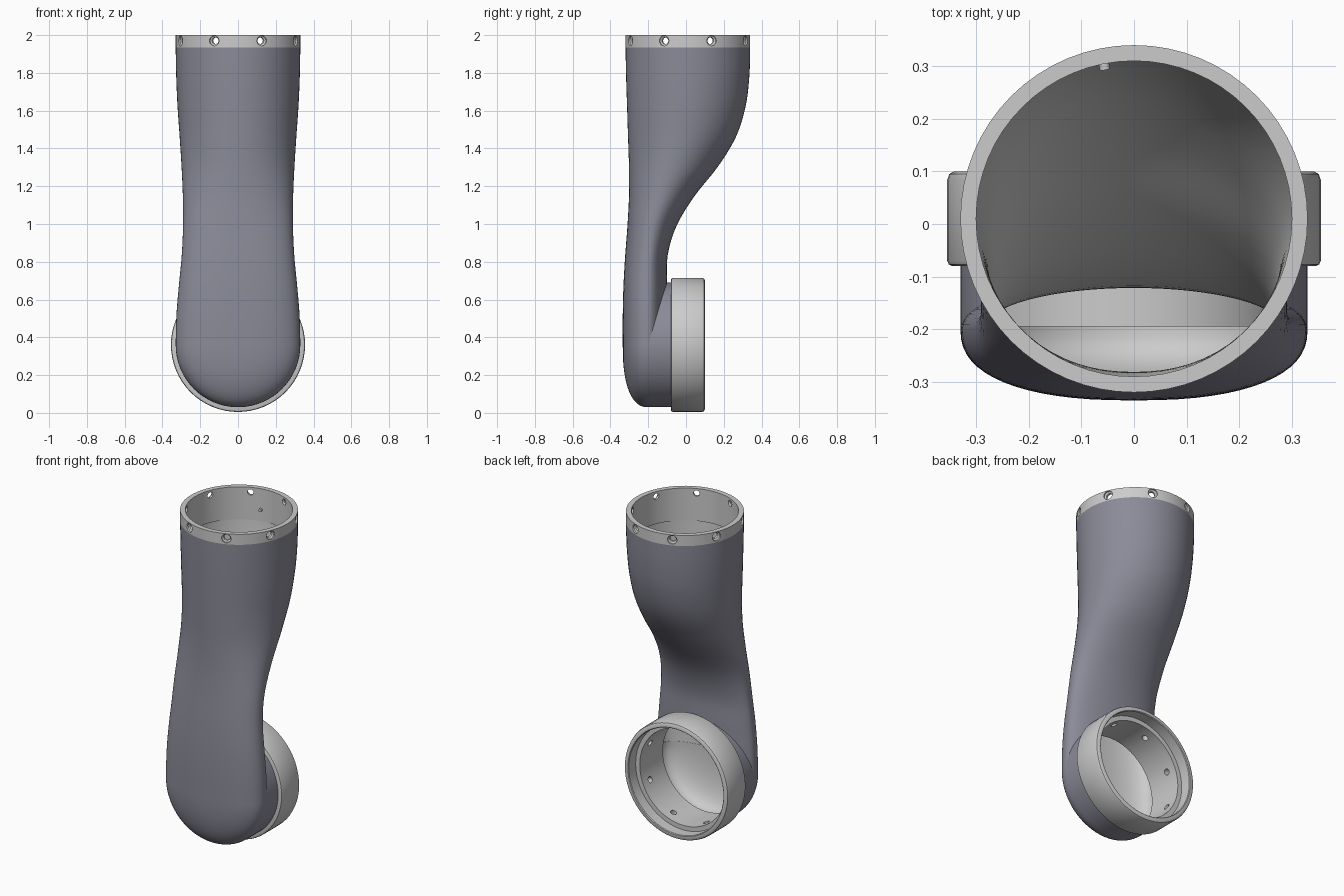
import bpy, bmesh, math
from mathutils import Matrix, Vector

cube = bpy.data.objects.get("Cube")
if cube:
    bpy.data.objects.remove(cube, do_unlink=True)

SEG = 64
DRUM_Z = 0.36      # height of the lower joint axis
TOP_Y = 0.01       # depth of the upper joint axis
WALL = 0.02


def material(name, color):
    m = bpy.data.materials.new(name)
    m.use_nodes = True
    m.diffuse_color = (*color, 1)
    bsdf = m.node_tree.nodes["Principled BSDF"]
    bsdf.inputs["Base Color"].default_value = (*color, 1)
    bsdf.inputs["Roughness"].default_value = 0.5
    return m


SHELL = material("slate grey shell", (0.26, 0.26, 0.32))
METAL = material("light grey metal", (0.6, 0.6, 0.6))


def finish(name, bm, mats, index=0):
    bmesh.ops.remove_doubles(bm, verts=bm.verts, dist=1e-5)
    bmesh.ops.recalc_face_normals(bm, faces=bm.faces)
    for f in bm.faces:
        f.material_index = index
    mesh = bpy.data.meshes.new(name)
    bm.to_mesh(mesh)
    bm.free()
    for m in mats:
        mesh.materials.append(m)
    ob = bpy.data.objects.new(name, mesh)
    bpy.context.collection.objects.link(ob)
    return ob


def skin(bm, rings, closed=False):
    """Bridge rings of points with quads."""
    rows = [[bm.verts.new(p) for p in ring] for ring in rings]
    pairs = list(zip(rows, rows[1:])) + ([(rows[-1], rows[0])] if closed else [])
    for a, b in pairs:
        for i in range(len(a)):
            j = (i + 1) % len(a)
            bm.faces.new((a[i], a[j], b[j], b[i]))
    return rows


def lathe(bm, profile, matrix, closed=False, seg=SEG):
    """Turn (radius, height) points about the matrix's z axis."""
    turns = [2 * math.pi * i / seg for i in range(seg)]
    skin(bm, [[matrix @ Vector((r * math.cos(t), r * math.sin(t), h)) for t in turns]
              for r, h in profile], closed)


def smooth_value(values, t):
    """Catmull-Rom value at t in 0..1 along evenly spaced stations."""
    s = t * (len(values) - 1)
    i = min(int(s), len(values) - 2)
    u = s - i
    a, b, c, d = (values[max(0, min(len(values) - 1, i + k))] for k in (-1, 0, 1, 2))
    return b + 0.5 * u * (c - a + u * (2*a - 5*b + 4*c - d + u * (3*(b - c) + d - a)))


# Arm outline at even heights, from the joint axis up to the collar
WIDTH = [.33, .326, .313, .298, .291, .292, .299, .309, .32, .327, .33]
FRONT = [-.335, -.335, -.331, -.322, -.31, -.302, -.302, -.307, -.312, -.317, -.32]
BACK = [-.10, -.10, -.10, -.097, -.05, .045, .17, .265, .315, .335, .34]
MIDDLE = [-.2, -.2, -.2, -.195, -.175, -.125, -.066, -.02, 0, .01, .01]
SQUARE = [2.4, 2.4, 2.4, 2.3, 2.2, 2.1, 2, 2, 2, 2, 2]


def section(t, z, inset):
    w, f, b, m, p = (smooth_value(v, t) for v in (WIDTH, FRONT, BACK, MIDDLE, SQUARE))
    ring = []
    for i in range(SEG):
        a = 2 * math.pi * i / SEG
        c, s = math.cos(a), math.sin(a)
        e = 2 / p if s < 0 else 1
        depth = (m - f if s < 0 else b - m) - inset
        ring.append((math.copysign(abs(c) ** e, c) * (w - inset),
                     m + math.copysign(abs(s) ** e, s) * depth, z))
    return ring


def arm_solid(name, inset, index, bottom, extra_top):
    top = 1.935
    rings = []
    for k in range(51):
        z = bottom + (top - bottom) * k / 50
        rings.append(section((z - DRUM_Z) / (top - DRUM_Z), z, inset))
    if extra_top:
        rings.append(section(1, top + extra_top, inset))
    bm = bmesh.new()
    rows = skin(bm, rings)
    bm.faces.new(rows[0])
    bm.faces.new(rows[-1])
    return finish(name, bm, [SHELL, METAL], index)


DRUM = Matrix.Translation((0, 0, DRUM_Z)) @ Matrix.Rotation(-math.pi / 2, 4, 'X')


def drum_solid(name, inset, index, back):
    """Round drum with a shallow domed front."""
    r, d, p = 0.33 - inset, 0.135 - inset, 2.4
    dome = []
    for k in range(17):
        a = math.pi / 2 * k / 16
        dome.append((r * math.sin(a) ** (2 / p),
                     -0.2 - d * max(0, math.cos(a)) ** (2 / p)))
    dome[-1] = (r, -0.2)
    bm = bmesh.new()
    lathe(bm, dome + [(r, back), (0, back)], DRUM)
    return finish(name, bm, [SHELL, METAL], index)


def cut(ob, cutters):
    bpy.ops.object.select_all(action='DESELECT')
    bpy.context.view_layer.objects.active = ob
    ob.select_set(True)
    for c in cutters:
        mod = ob.modifiers.new("cut", 'BOOLEAN')
        mod.operation = 'DIFFERENCE'
        mod.solver = 'EXACT'
        mod.object = c
        bpy.ops.object.modifier_apply(modifier=mod.name)


def shade(ob, angle=35):
    bpy.ops.object.select_all(action='DESELECT')
    bpy.context.view_layer.objects.active = ob
    ob.select_set(True)
    bpy.ops.object.shade_smooth_by_angle(angle=math.radians(angle))


def hole_cutter(name, base, axis, profile):
    """Eight radial rods around the given axis."""
    bm = bmesh.new()
    for k in range(8):
        spoke = Matrix.Rotation(math.radians(22.5 + 45 * k), 4, axis)
        lathe(bm, profile, base @ spoke @ Matrix.Rotation(math.pi / 2, 4, 'Y'), seg=20)
    return finish(name, bm, [METAL])


# Hollow arm and drum shells
arm = arm_solid("arm_shell", 0, 0, DRUM_Z, 0)
drum = drum_solid("lower_drum_shell", 0, 0, -0.08)
arm_core = arm_solid("arm_core", WALL, 1, 0.4, 0.1)
drum_core = drum_solid("drum_core", WALL, 1, 0.05)
cut(arm, [arm_core, drum_core])
cut(drum, [drum_core, arm_core])

# Upper collar with an inner sleeve and countersunk holes
bm = bmesh.new()
lathe(bm, [(.33, 1.935), (.33, 2), (.3, 2), (.3, 1.8), (.309, 1.8), (.309, 1.935)],
      Matrix.Translation((0, TOP_Y, 0)), closed=True)
collar = finish("upper_collar", bm, [METAL])
collar_holes = hole_cutter("collar_holes", Matrix.Translation((0, TOP_Y, 1.97)), 'Z',
                           [(0, .27), (.018, .27), (.018, .314), (.027, .32),
                            (.027, .36), (0, .36)])
cut(collar, [collar_holes])

# Lower ring with rounded rim, inner step, sleeve and blind holes
bm = bmesh.new()
lathe(bm, [(.309, -.08), (.345, -.08), (.352, -.077), (.355, -.07), (.355, .084),
           (.351, .095), (.342, .1), (.327, .1), (.323, .096), (.323, .03),
           (.295, .03), (.295, -.195), (.309, -.195)], DRUM, closed=True)
ring = finish("lower_ring", bm, [METAL])
ring_holes = hole_cutter("ring_holes", Matrix.Translation((0, -.04, DRUM_Z)), 'Y',
                         [(0, .27), (.018, .27), (.018, .335), (0, .335)])
cut(ring, [ring_holes])

# Small locating pin inside the upper sleeve
bm = bmesh.new()
lathe(bm, [(0, .288), (.01, .288), (.01, .304), (0, .304)],
      Matrix.Translation((0, TOP_Y, 1.87)) @ Matrix.Rotation(math.radians(101), 4, 'Z')
      @ Matrix.Rotation(math.pi / 2, 4, 'Y'), seg=16)
pin = finish("locating_pin", bm, [METAL])

for helper in (arm_core, drum_core, collar_holes, ring_holes):
    bpy.data.objects.remove(helper, do_unlink=True)
for part in (arm, drum, collar, ring, pin):
    shade(part)
